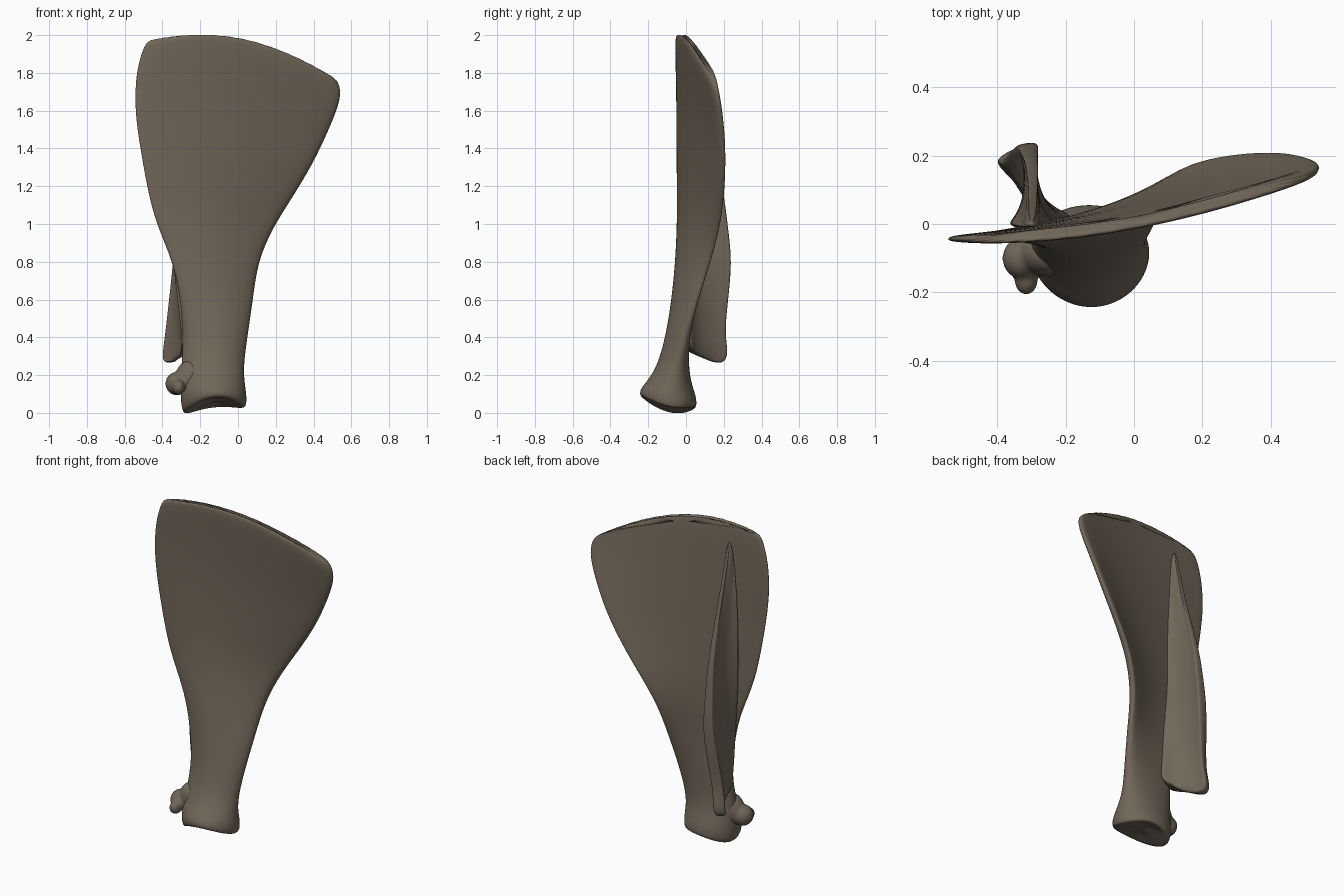
import bpy, bmesh, math
from mathutils import Vector

cube = bpy.data.objects.get("Cube")
if cube:
    bpy.data.objects.remove(cube, do_unlink=True)

bone = bpy.data.materials.new("dark_bone")
bone.use_nodes = True
bone.diffuse_color = (0.165, 0.135, 0.1, 1)
shader = bone.node_tree.nodes["Principled BSDF"]
shader.inputs["Base Color"].default_value = bone.diffuse_color
shader.inputs["Roughness"].default_value = 0.8


def ramp(value, start, end):
    """Rise from 0 at start to 1 at end, held flat outside."""
    return min(1, max(0, (value - start) / (end - start)))


def add_part(name, bm):
    """Turn a bmesh into a smooth-shaded bone object."""
    mesh = bpy.data.meshes.new(name)
    bm.to_mesh(mesh)
    bm.free()
    mesh.materials.append(bone)
    mesh.shade_smooth()
    part = bpy.data.objects.new(name, mesh)
    bpy.context.collection.objects.link(part)
    return part


def loft(name, rings):
    """Skin a list of closed rings, cap both ends and smooth the result."""
    bm = bmesh.new()
    rows = [[bm.verts.new(point) for point in ring] for ring in rings]
    count = len(rows[0])
    for lower, upper in zip(rows, rows[1:]):
        for i in range(count):
            j = (i + 1) % count
            bm.faces.new((lower[i], lower[j], upper[j], upper[i]))
    bm.faces.new(rows[0])
    bm.faces.new(rows[-1])
    bmesh.ops.recalc_face_normals(bm, faces=bm.faces)
    smooth = add_part(name, bm).modifiers.new("smooth", "SUBSURF")
    smooth.levels = smooth.render_levels = 2


def blade_ring(left_x, left_z, right_x, right_y, right_z, half, count=32):
    """Flattened oval between the two margins, with rules set by height."""
    height = (left_z + right_z) / 2
    left_y = -.032 - .048 * ramp(left_z, .4, .1) - .012 * ramp(height, .9, 1.3)
    left = Vector((left_x, left_y, left_z))
    right = Vector((right_x, right_y, right_z))
    # The top edge arches up, the socket rim arches and tilts
    arch = .1 * ramp(height, 1.3, 1.8) ** 2 + .045 * ramp(height, .12, .03)
    tilt = .03 * ramp(height, .2, .03)
    bow = -.01 - .036 * ramp(height, 0, 1)
    border = .03 * ramp(height, .5, .9) * ramp(height, 2.1, 1.6)
    power = 1 - .45 * ramp(height, .3, 1)
    ring = []
    for i in range(count):
        angle = math.tau * i / count
        across, depth = math.cos(angle), math.sin(angle)
        depth = math.copysign(abs(depth) ** power, depth)
        crown = 1 - across * across
        point = left.lerp(right, (across + 1) / 2)
        point.y += bow * crown + depth * (half + border * max(0, across) ** 4)
        point.z += arch * crown - depth * tilt
        ring.append(point)
    return ring


# Blade and neck: left margin x, z; right margin x, y, z; half thickness
blade_rows = [
    (-.45, 2, .49, .145, 1.81, .014),
    (-.5, 1.955, .545, .155, 1.74, .024),
    (-.545, 1.8, .548, .175, 1.65, .02),
    (-.55, 1.6, .475, .195, 1.48, .016),
    (-.52, 1.4, .4, .2, 1.32, .016),
    (-.475, 1.15, .29, .19, 1.14, .018),
    (-.43, .99, .185, .165, .98, .024),
    (-.345, .8, .105, .115, .8, .036),
    (-.305, .6, .08, .05, .6, .048),
    (-.29, .4, .05, -.01, .4, .064),
    (-.3, .25, .03, -.045, .25, .082),
    (-.305, .16, .035, -.075, .16, .118),
    (-.305, .08, .047, -.085, .09, .152),
    (-.295, -.01, .045, -.085, .025, .15),
]
blade = [blade_ring(*row) for row in blade_rows]
# Hollow socket: the rim drawn in towards a raised centre
socket_centre = Vector((-.12, -.085, .075))
rim = blade[-1]
for inset in (.2, .7):
    blade.append([point.lerp(socket_centre, inset) for point in rim])
loft("shoulder_blade", blade)


def ridge_ring(tip_x, tip_y, tip_z, lip):
    """Thin plate section: broad root, slim web and a flared free edge."""
    low = ramp(tip_z, 1, .3)
    root = Vector((-.3 + .07 * low, -.012 - .013 * low, tip_z + .1 * low ** 2))
    axis = Vector((tip_x, tip_y, tip_z)) - root
    side = Vector((axis.y, -axis.x, 0)).normalized()
    spread = .08 * min(1, axis.length / .1)
    profile = [(0, spread), (.14, spread * .65), (.34, .026), (.65, .018),
               (.86, lip * .7), (.96, lip), (1, lip * .7)]
    near = [root + axis * along + side * width for along, width in profile]
    far = [root + axis * along - side * width for along, width in profile]
    return near + far[::-1]


# Raised ridge on the back: free edge x, y, z and half width of its flare
ridge_rows = [
    (-.3, .005, 1.9, .01),
    (-.295, .06, 1.65, .013),
    (-.295, .14, 1.38, .016),
    (-.3, .2, 1.18, .022),
    (-.308, .222, .98, .03),
    (-.312, .245, .8, .036),
    (-.34, .215, .58, .036),
    (-.362, .195, .41, .036),
    (-.375, .215, .32, .038),
    (-.382, .19, .24, .032),
]
loft("rear_ridge", [ridge_ring(*row) for row in ridge_rows])

# Hooked projection beside the socket: overlapping lumps fused together
hook = bmesh.new()
for centre, size in (
    ((-.25, -.085, .18), (.085, .07, .1)),
    ((-.325, -.1, .155), (.06, .062, .062)),
    ((-.315, -.16, .135), (.035, .048, .04)),
):
    lump = bmesh.ops.create_uvsphere(hook, u_segments=24, v_segments=14, radius=1)
    bmesh.ops.scale(hook, vec=size, verts=lump["verts"])
    bmesh.ops.translate(hook, vec=centre, verts=lump["verts"])
hook_part = add_part("socket_hook", hook)
fuse = hook_part.modifiers.new("fuse", "REMESH")
fuse.voxel_size = .008
fuse.use_smooth_shade = True
soften = hook_part.modifiers.new("soften", "SMOOTH")
soften.iterations = 8
